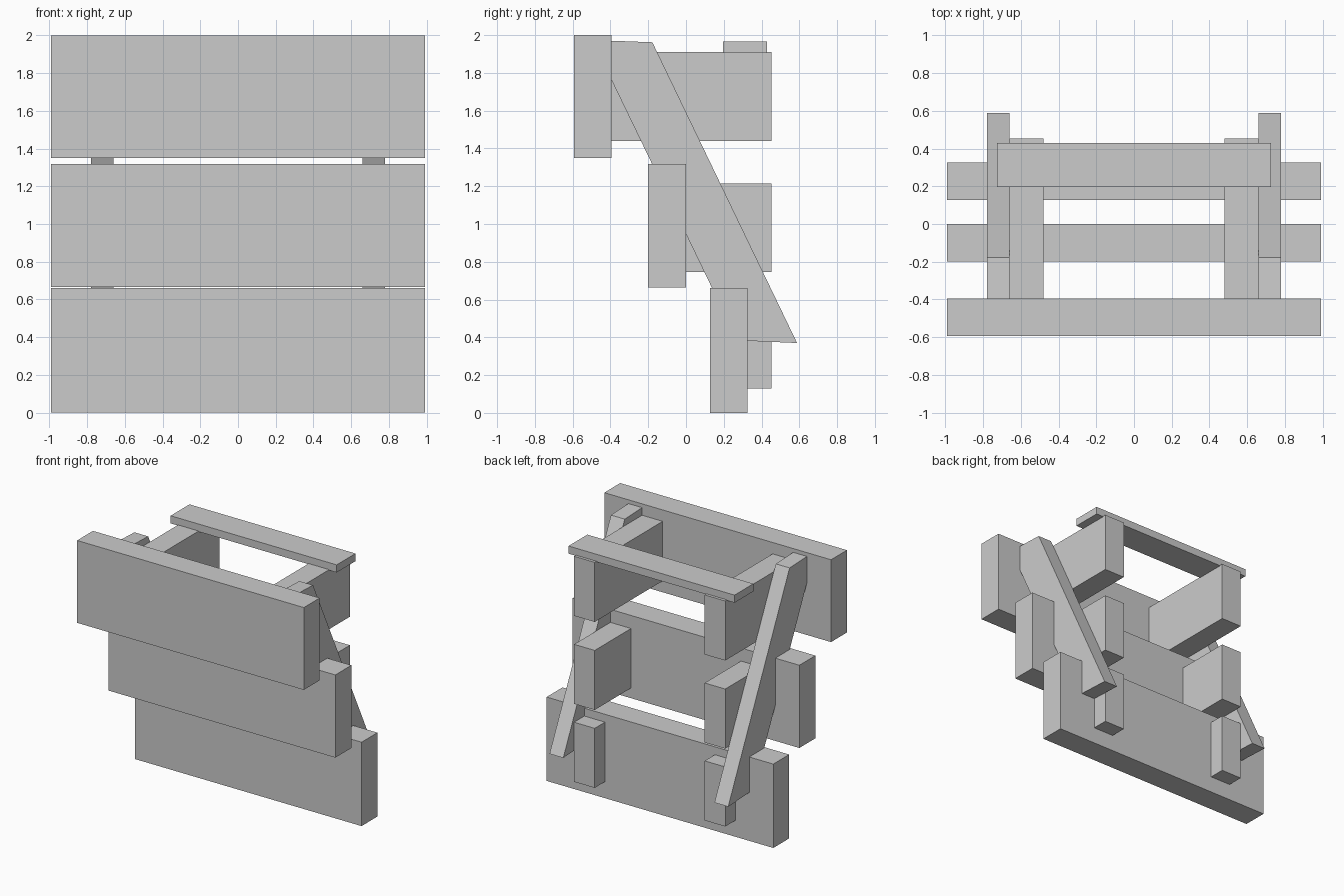
import bpy

if "Cube" in bpy.data.objects:
    bpy.data.objects.remove(bpy.data.objects["Cube"])


def prism(name, profile, x0, x1):
    """Extrude a (y, z) outline from x0 to x1."""
    n = len(profile)
    verts = [(x, y, z) for x in (x0, x1) for y, z in profile]
    faces = [tuple(range(n))[::-1], tuple(range(n, 2 * n))]
    faces += [(i, (i + 1) % n, n + (i + 1) % n, n + i) for i in range(n)]
    mesh = bpy.data.meshes.new(name)
    mesh.from_pydata(verts, [], faces)
    obj = bpy.data.objects.new(name, mesh)
    bpy.context.collection.objects.link(obj)
    return obj


def box(name, x0, x1, y0, y1, z0, z1):
    return prism(name, [(y0, z0), (y1, z0), (y1, z1), (y0, z1)], x0, x1)


def mirror(obj):
    obj.modifiers.new("mirror", 'MIRROR').use_axis[0] = True


# Three stepped front panels, each with a pair of support blocks behind
levels = [
    ("lower", 0.127, 0.325, 0.0, 0.662, 0.13, 0.60),
    ("middle", -0.20, 0.0, 0.665, 1.318, 0.745, 1.215),
    ("upper", -0.593, -0.395, 1.35, 2.0, 1.44, 1.91),
]
for level, y0, y1, z0, z1, bz0, bz1 in levels:
    box(level + "_panel", -0.99, 0.99, y0, y1, z0, z1)
    mirror(box(level + "_support_block", 0.48, 0.66, y1, 0.453, bz0, bz1))

# Sloping side rails that run through the panels
rail = [(0.272, 0.384), (0.588, 0.37), (-0.178, 1.962), (-0.497, 1.974)]
mirror(prism("sloping_rail", rail, 0.66, 0.78))

# Cross plank on top of the upper blocks
box("cross_plank", -0.725, 0.725, 0.195, 0.43, 1.905, 1.965)
